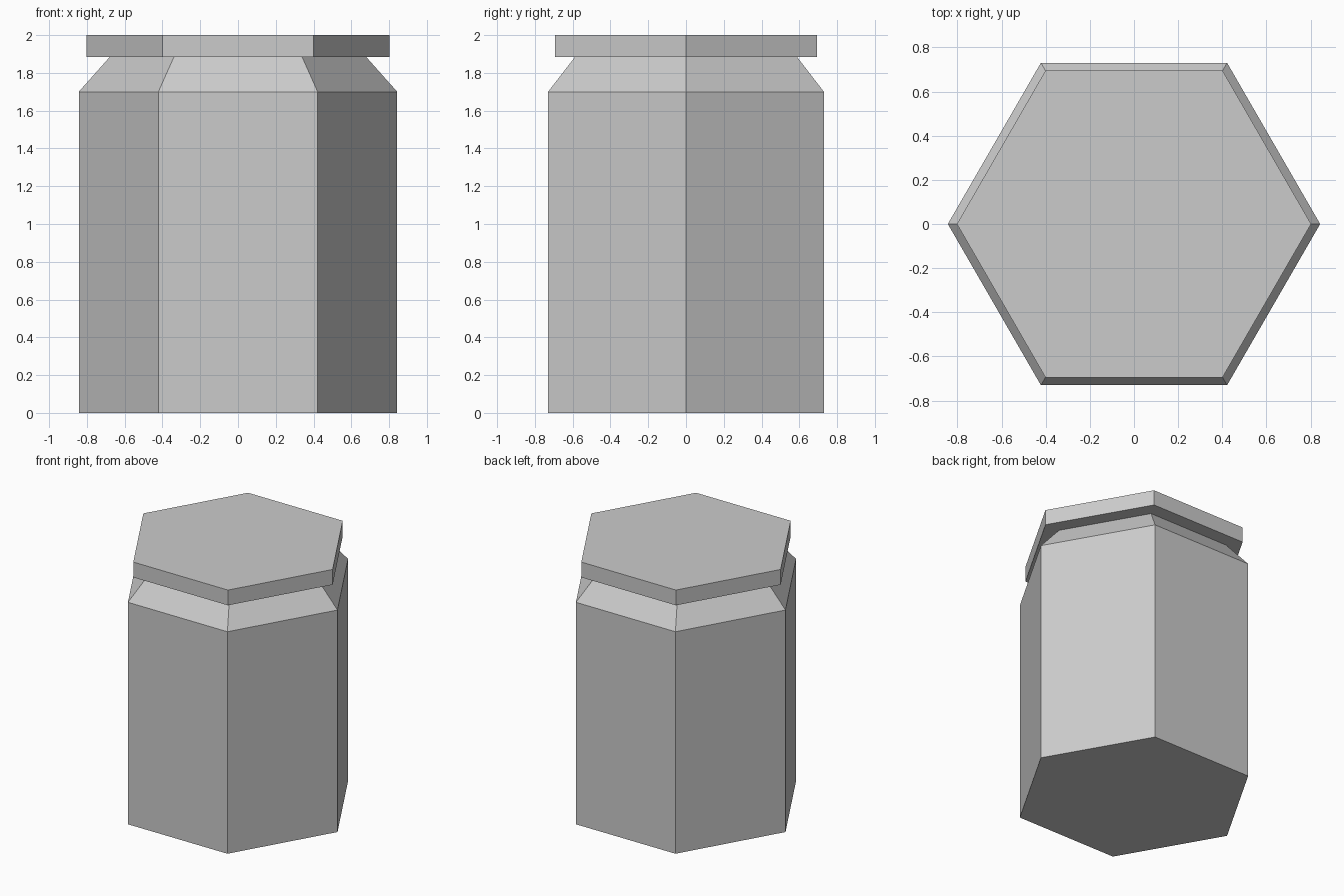
import bpy, bmesh
from math import cos, sin, pi

if "Cube" in bpy.data.objects:
    bpy.data.objects.remove(bpy.data.objects["Cube"])

SIDES = 6


def hex_part(name, profile):
    """Stack hexagonal rings from (radius, z) pairs and cap both ends."""
    bm = bmesh.new()
    rings = [[bm.verts.new((r * cos(2 * pi * i / SIDES), r * sin(2 * pi * i / SIDES), z))
              for i in range(SIDES)] for r, z in profile]
    for low, high in zip(rings, rings[1:]):
        for i in range(SIDES):
            j = (i + 1) % SIDES
            bm.faces.new((low[i], low[j], high[j], high[i]))
    bm.faces.new(rings[0][::-1])
    bm.faces.new(rings[-1])
    mesh = bpy.data.meshes.new(name)
    bm.to_mesh(mesh)
    bm.free()
    obj = bpy.data.objects.new(name, mesh)
    bpy.context.collection.objects.link(obj)
    return obj


# Jar body with sloping shoulder up to the neck
hex_part("jar_body", [(0.843, 0), (0.843, 1.70), (0.68, 1.883)])

# Flat overhanging lid
hex_part("jar_lid", [(0.802, 1.883), (0.802, 2.0)])
